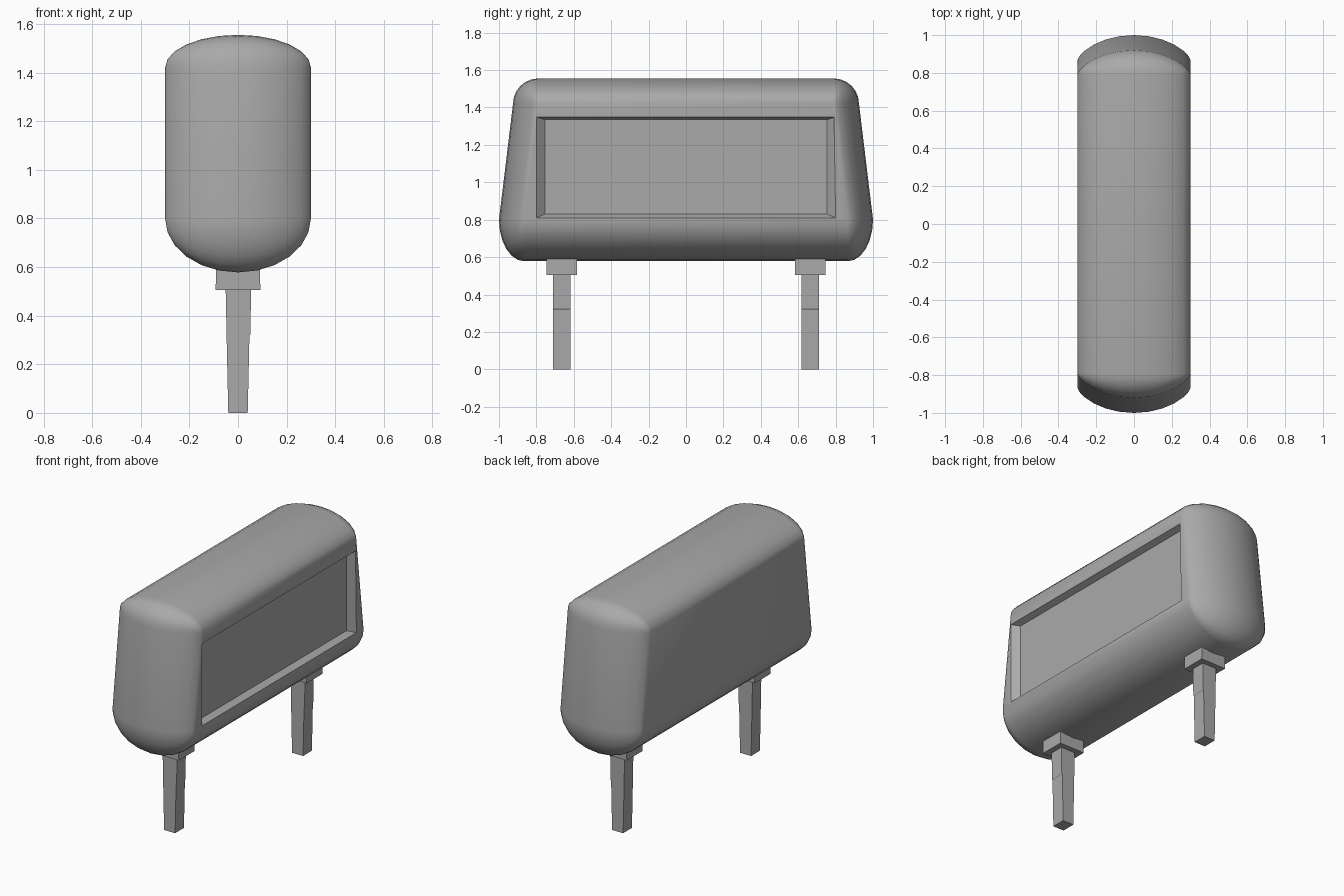
import bpy, bmesh, math

if "Cube" in bpy.data.objects:
    bpy.data.objects.remove(bpy.data.objects["Cube"])

grey = bpy.data.materials.new("grey")
grey.diffuse_color = (0.4, 0.4, 0.4, 1)
grey.use_nodes = True
grey.node_tree.nodes["Principled BSDF"].inputs["Base Color"].default_value = grey.diffuse_color


def finish(bm, name):
    bmesh.ops.remove_doubles(bm, verts=bm.verts, dist=0.0005)
    bmesh.ops.recalc_face_normals(bm, faces=bm.faces)
    me = bpy.data.meshes.new(name)
    bm.to_mesh(me)
    bm.free()
    me.materials.append(grey)
    ob = bpy.data.objects.new(name, me)
    bpy.context.collection.objects.link(ob)
    return ob


def bridge(bm, a, b):
    for i in range(len(a)):
        j = (i + 1) % len(a)
        bm.faces.new((a[i], a[j], b[j], b[i]))


# Padded body: a flat trapezoid core with a rounded rim swept around it
HALF_X = 0.30
TOP_Y, TOP_Z, TOP_R = 0.79, 1.42, 0.135
LOW_Y, LOW_Z, LOW_R = 0.865, 0.80, 0.222
END_R = 0.135
CORNER, RIM = 6, 12


def ring(phi):
    rim = math.sin(phi)
    # the ends are a little flatter than the top and bottom
    rad = 0.39
    arc = math.sqrt(rad**2 - (0.295 * math.cos(phi))**2) - 0.255
    end = 0.5 * END_R * rim + 0.5 * arc
    if rim < 0.01:
        end = 0
    pts = []
    corners = ((1, TOP_Y, TOP_Z, TOP_R, 0), (-1, TOP_Y, TOP_Z, TOP_R, 90),
               (-1, LOW_Y, LOW_Z, LOW_R, 180), (1, LOW_Y, LOW_Z, LOW_R, 270))
    for side, y, z, r, start in corners:
        for k in range(CORNER + 1):
            t = math.radians(start + 90 * k / CORNER)
            pts.append((HALF_X * math.cos(phi), side * y + end * math.cos(t),
                        z + r * rim * math.sin(t)))
    return pts


bm = bmesh.new()
core = [(TOP_Y, TOP_Z), (-TOP_Y, TOP_Z), (-LOW_Y, LOW_Z), (LOW_Y, LOW_Z)]
rows = []
for i in range(1, RIM):
    rows.append([bm.verts.new(p) for p in ring(math.pi * i / RIM)])
for a, b in zip(rows, rows[1:]):
    bridge(bm, a, b)

# Join the rim to both flat sides
caps = []
for x, row in ((HALF_X, rows[0]), (-HALF_X, rows[-1])):
    cap = [bm.verts.new((x, y, z)) for y, z in core]
    n = CORNER + 1
    for c in range(4):
        for k in range(CORNER):
            bm.faces.new((cap[c], row[c * n + k], row[c * n + k + 1]))
        d = (c + 1) % 4
        bm.faces.new((cap[c], row[c * n + CORNER], row[d * n], cap[d]))
    caps.append(cap)
bm.faces.new(caps[1])


# Bevelled recess in the right side
def rect(x, y, z0, z1):
    return [bm.verts.new((x, s * y, z))
            for s, z in ((1, z1), (-1, z1), (-1, z0), (1, z0))]


rim_loop = rect(HALF_X, 0.80, 0.81, 1.35)
floor = rect(HALF_X - 0.04, 0.755, 0.83, 1.335)
bridge(bm, caps[0], rim_loop)
bridge(bm, rim_loop, floor)
bm.faces.new(floor)
body = finish(bm, "body")
bpy.context.view_layer.objects.active = body
body.select_set(True)
bpy.ops.object.shade_smooth_by_angle(angle=math.radians(35))
body.select_set(False)


# Stack of rectangular sections: (z, x_min, x_max, half_y)
def post(name, y, sections):
    bm = bmesh.new()
    loops = [[bm.verts.new(p) for p in ((x0, y - h, z), (x1, y - h, z),
                                        (x1, y + h, z), (x0, y + h, z))]
             for z, x0, x1, h in sections]
    for a, b in zip(loops, loops[1:]):
        bridge(bm, a, b)
    bm.faces.new(loops[0])
    bm.faces.new(loops[-1])
    return finish(bm, name)


# Tapered legs and their mounting blocks
for label, y in (("front", -0.664), ("back", 0.664)):
    post(label + "_mount", y, [(0.505, -0.092, 0.092, 0.082),
                               (0.61, -0.09, 0.09, 0.082)])
    post(label + "_leg", y, [(0, -0.04, 0.04, 0.046),
                             (0.318, -0.047, 0.047, 0.046),
                             (0.324, -0.047, 0.051, 0.046),
                             (0.52, -0.051, 0.054, 0.046)])
